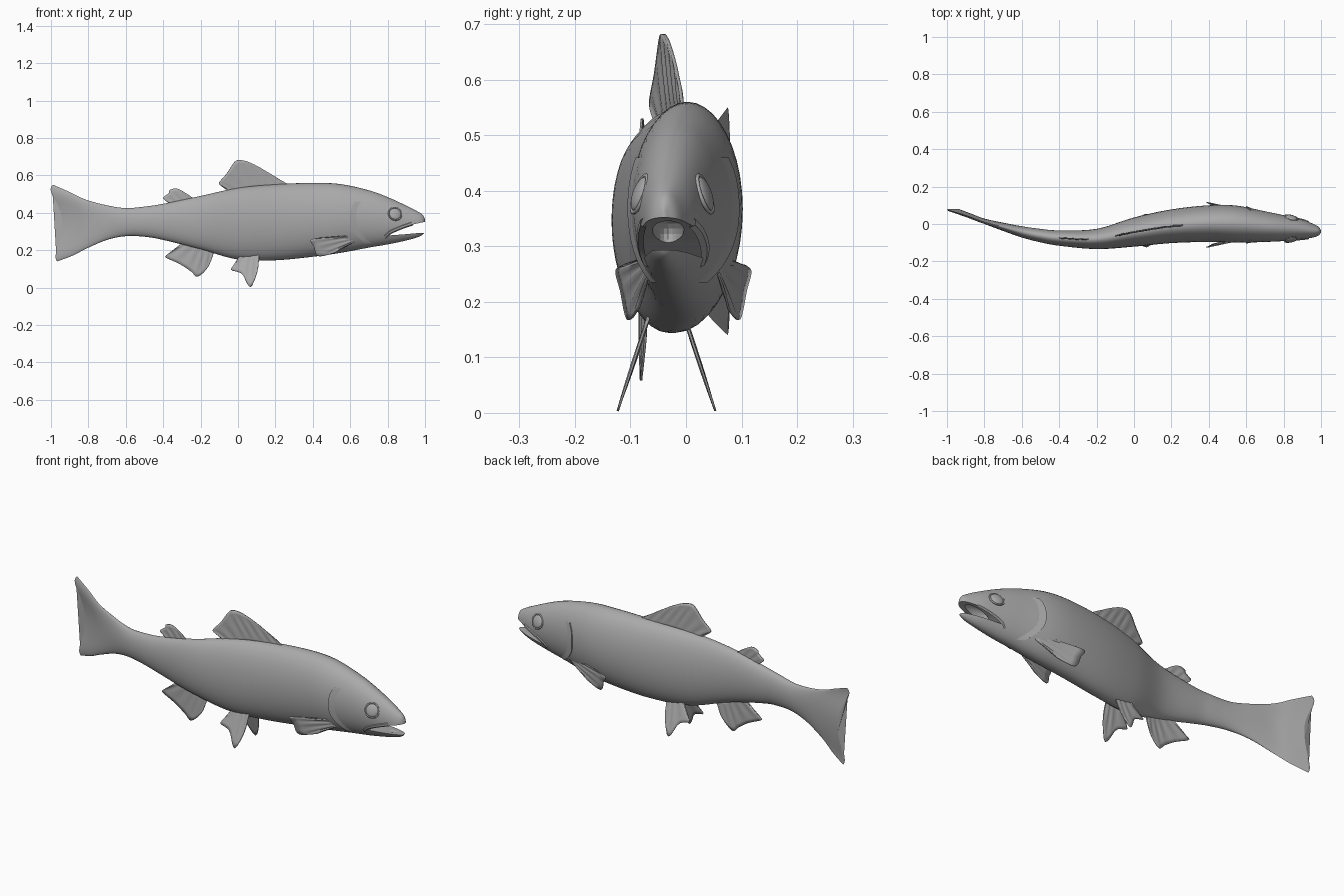
import bpy, math
from mathutils import Vector

cube = bpy.data.objects.get("Cube")
if cube:
    bpy.data.objects.remove(cube, do_unlink=True)

grey = bpy.data.materials.new("plain grey")
grey.use_nodes = True
GREY = (0.4, 0.4, 0.4, 1)
grey.diffuse_color = GREY
grey.node_tree.nodes["Principled BSDF"].inputs["Base Color"].default_value = GREY


def resample(points, count):
    """Smooth curve through points of any dimension."""
    last = len(points) - 1
    result = []
    for step in range(count):
        pos = step / (count - 1) * last
        i = min(int(pos), last - 1)
        t = pos - i
        p1, p2 = points[i], points[i + 1]
        p0, p3 = points[max(i - 1, 0)], points[min(i + 2, last)]
        result.append([
            b + t / 2 * (c - a + t * (2 * a - 5 * b + 4 * c - d + t * (3 * (b - c) + d - a)))
            for a, b, c, d in zip(p0, p1, p2, p3)])
    return result


def make(name, verts, faces, angle=50):
    mesh = bpy.data.meshes.new(name)
    mesh.from_pydata(verts, [], faces)
    mesh.materials.append(grey)
    obj = bpy.data.objects.new(name, mesh)
    bpy.context.collection.objects.link(obj)
    activate(obj)
    bpy.ops.object.mode_set(mode="EDIT")
    bpy.ops.mesh.select_all(action="SELECT")
    bpy.ops.mesh.normals_make_consistent(inside=False)
    bpy.ops.object.mode_set(mode="OBJECT")
    smooth(obj, angle)
    return obj


def activate(obj):
    bpy.ops.object.select_all(action="DESELECT")
    obj.select_set(True)
    bpy.context.view_layer.objects.active = obj


def smooth(obj, angle):
    activate(obj)
    bpy.ops.object.shade_smooth_by_angle(angle=math.radians(angle))


def grid_faces(rows, cols, closed=False):
    return [(r * cols + c, r * cols + (c + 1) % cols,
             (r + 1) * cols + (c + 1) % cols, (r + 1) * cols + c)
            for r in range(rows - 1) for c in range(cols if closed else cols - 1)]


# Body stations: x, top, bottom, middle y, half width
STATIONS = [
    (-.94, .55, .14, .075, .006), (-.87, .51, .17, .045, .01),
    (-.8, .47, .21, .015, .014), (-.7, .44, .255, -.015, .022),
    (-.6, .425, .275, -.042, .03), (-.5, .433, .272, -.062, .036),
    (-.4, .448, .255, -.075, .041), (-.2, .49, .205, -.08, .054),
    (0, .533, .15, -.043, .078), (.2, .552, .146, -.012, .09),
    (.4, .56, .165, .002, .098), (.55, .553, .186, -.001, .099),
    (.7, .52, .214, -.014, .082), (.8, .484, .231, -.022, .069),
    (.9, .438, .252, -.029, .052), (.96, .407, .269, -.036, .036),
    (.988, .388, .283, -.038, .023), (1, .365, .3, -.04, .006)]
RINGS = resample(STATIONS, 103)
SIDES = 40


def body_at(x):
    for a, b in zip(RINGS, RINGS[1:]):
        if a[0] <= x <= b[0]:
            t = (x - a[0]) / (b[0] - a[0])
            return [p + (q - p) * t for p, q in zip(a, b)]
    return RINGS[0] if x < 0 else RINGS[-1]


def skin(x, z, side, lift=0):
    """Point on the flank at x, z."""
    _, top, bottom, mid, half = body_at(x)
    s = (2 * z - top - bottom) / (top - bottom)
    return Vector((x, mid + side * (half * math.sqrt(max(0, 1 - s * s)) + lift), z))


# Body with the swept, forked tail
verts = []
for x, top, bottom, mid, half in RINGS:
    tail = max(0, (-.65 - x) / .29) ** 2
    for k in range(SIDES):
        angle = math.tau * k / SIDES
        s = math.sin(angle)
        fork = s * s * (2.2 - 1.2 * s ** 6) * (.049 if s > 0 else .028)
        verts.append((x - tail * fork, mid + half * math.cos(angle),
                      (top + bottom) / 2 + s * (top - bottom) / 2))
faces = grid_faces(len(RINGS), SIDES, True)
faces += [tuple(range(SIDES)), tuple(range(len(verts) - SIDES, len(verts)))]
body = make("body", verts, faces)


def carve(cutter):
    cutter.hide_render = True
    mod = body.modifiers.new("carve", "BOOLEAN")
    mod.operation = "DIFFERENCE"
    mod.solver = "EXACT"
    mod.object = cutter
    activate(body)
    bpy.ops.object.modifier_apply(modifier=mod.name)
    bpy.data.objects.remove(cutter, do_unlink=True)


# Open mouth: a wedge, then a hollow palate
wedge = [(.78, .277), (.85, .312), (.92, .334), (1, .352), (1.1, .36),
         (1.1, .294), (.98, .293), (.88, .284)]
n = len(wedge)
carve(make("mouth_cutter", [(x, y, z) for y in (-.3, .3) for x, z in wedge],
           grid_faces(2, n, True) + [tuple(range(n)), tuple(range(n, 2 * n))]))
bpy.ops.mesh.primitive_uv_sphere_add(segments=24, ring_count=12, location=(.91, -.032, .322))
bpy.context.object.scale = (.078, .029, .038)
carve(bpy.context.object)
smooth(body, 40)


# Fins: a sheet of rays between a base line and an outer edge
def fin(name, base, edge, depth, rays=25, rows=8, thick=.004):
    roots, tips = resample(base, rays), resample(edge, rays)
    points = []
    for row in range(rows):
        v = row / (rows - 1)
        for i, (a, b) in enumerate(zip(roots, tips)):
            x, z = (p + (q - p) * v for p, q in zip(a, b))
            ripple = .0022 * math.cos(i * math.pi / 2) * math.sin(math.pi * v)
            points.append((x, depth(x, z) + ripple, z))
    obj = make(name, points, grid_faces(rows, rays))
    mod = obj.modifiers.new("thickness", "SOLIDIFY")
    mod.thickness = thick
    mod.offset = 0


def middle(x, z):
    return body_at(x)[3]


fin("dorsal_fin", [(.27, .545), (.1, .535), (-.05, .515)],
    [(.27, .55), (.2, .592), (.12, .64), (.06, .67), (.01, .682),
     (-.02, .67), (-.06, .61), (-.1, .563), (-.095, .55)], middle, 33, 10, .006)
fin("adipose_fin", [(-.24, .47), (-.3, .455), (-.36, .445)],
    [(-.24, .478), (-.29, .512), (-.33, .53), (-.365, .522),
     (-.37, .505), (-.4, .482), (-.39, .468)], middle, 17, 6)
fin("anal_fin", [(-.13, .19), (-.2, .22), (-.29, .245)],
    [(-.13, .185), (-.16, .11), (-.215, .058), (-.25, .085),
     (-.31, .125), (-.385, .16), (-.38, .173)], middle)

for side, label in ((1, "left"), (-1, "right")):
    def splay(x, z):
        return -.035 + side * (.033 + (.17 - z) * .33)

    def flare(x, z):
        return body_at(.6)[3] + side * (.062 + (.63 - x) * .24 + (z - .25) * .12)

    fin(label + "_pelvic_fin", [(.11, .19), (.07, .19), (.02, .185)],
        [(.112, .17), (.105, .09), (.073, .008), (.05, .02),
         (.02, .075), (-.035, .093), (-.03, .108)], splay, 17)
    fin(label + "_pectoral_fin", [(.645, .285), (.645, .27), (.63, .25)],
        [(.5, .268), (.392, .258), (.405, .22), (.43, .168), (.52, .187)], flare, 21)

    # Eye: rim and bulging ball
    centre = skin(.84, .394, side)
    out = (skin(.84, .394, side, .02) - centre)
    out = (out.normalized() + Vector((.25, 0, .35))).normalized()
    turn = out.to_track_quat("Z", "Y").to_euler()
    bpy.ops.mesh.primitive_uv_sphere_add(segments=28, ring_count=14, location=centre, rotation=turn)
    eye = bpy.context.object
    eye.scale = (.032, .032, .011)
    bpy.ops.mesh.primitive_torus_add(major_segments=32, minor_segments=8, major_radius=.035,
                                     minor_radius=.004, location=centre, rotation=turn)
    rim = bpy.context.object
    for obj, part in ((eye, "_eye"), (rim, "_eye_rim")):
        obj.name = label + part
        obj.data.materials.append(grey)
        smooth(obj, 60)

    # Raised flaps: strips lying on the skin with one lifted edge
    def flap(name, path, width, lift):
        points = []
        for x, z in resample(path, 20):
            points += [skin(x + width, z, side, -.003), skin(x, z, side, lift),
                       skin(x, z, side, -.006)]
        make(name, points, grid_faces(20, 3), 40)

    flap(label + "_gill_cover", [(.625, .46), (.605, .425), (.598, .37),
                                 (.605, .32), (.635, .275), (.68, .235)], .05, .006)

    # Lip bone along the upper jaw
    rows = []
    for x, z in resample([(.93, .343), (.87, .322), (.81, .295), (.785, .27)], 14):
        for dx, dz, lift in ((-.005, .009, -.004), (0, .005, .005),
                             (.004, -.005, .005), (.006, -.01, -.004)):
            rows.append(skin(x + dx, z + dz, side, lift))
    make(label + "_lip", rows, grid_faces(14, 4, True), 40)
